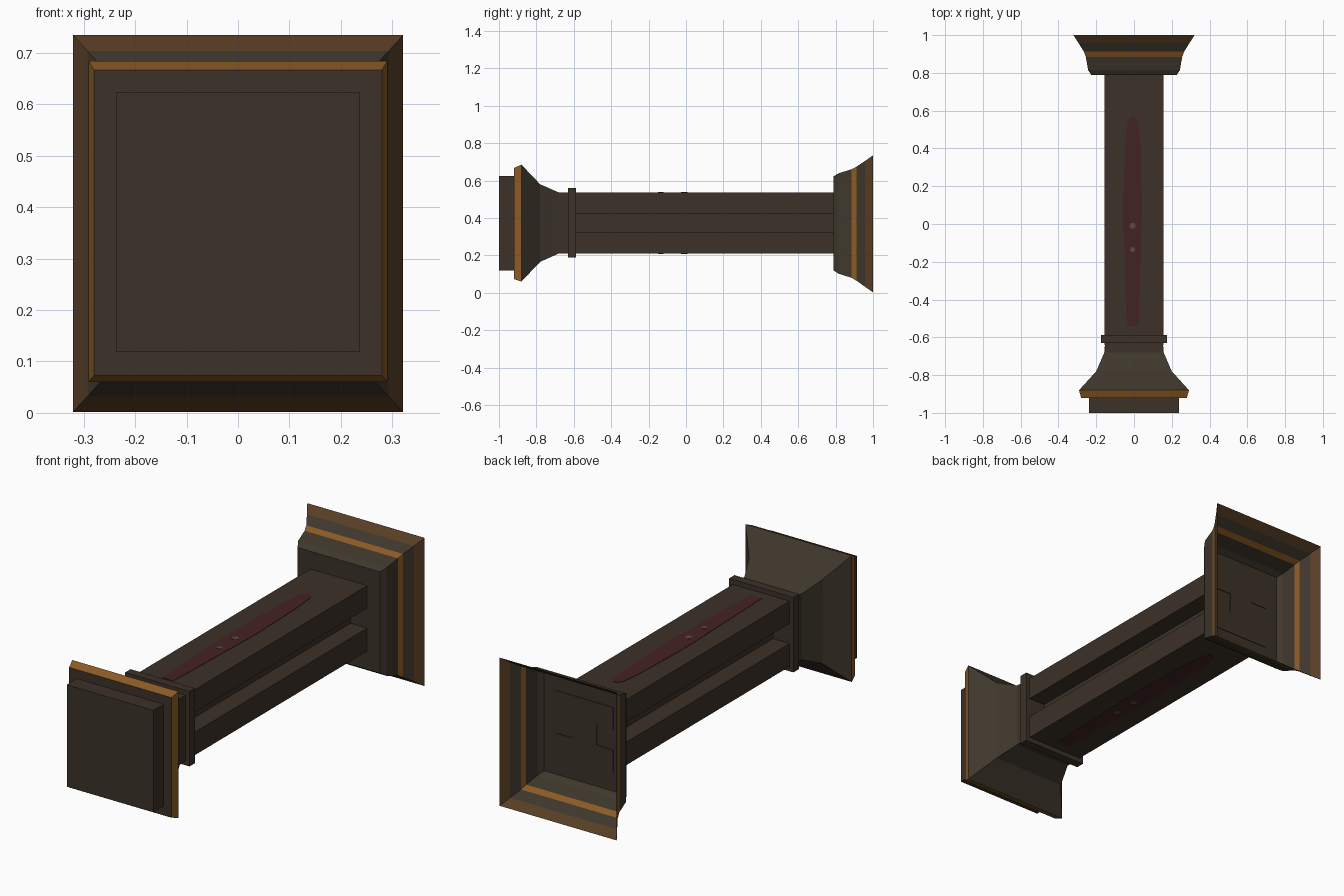
import bpy, bmesh, math

if "Cube" in bpy.data.objects:
    bpy.data.objects.remove(bpy.data.objects["Cube"])


def material(name, rgb):
    m = bpy.data.materials.new(name)
    lin = [((c / 255 + 0.055) / 1.055) ** 2.4 for c in rgb]
    m.diffuse_color = (*lin, 1)
    m.use_nodes = True
    m.node_tree.nodes["Principled BSDF"].inputs["Base Color"].default_value = m.diffuse_color
    return m


DARK = material("dark brown", (60, 50, 40))
OLIVE = material("dark olive brown", (63, 55, 44))
ORANGE = material("bronze orange", (140, 91, 37))
BROWN = material("mid brown", (88, 62, 37))
RED = material("dark red", (68, 34, 34))
SPOT = material("dull tan", (98, 72, 58))


def finish(name, bm, mats):
    me = bpy.data.meshes.new(name)
    bm.to_mesh(me)
    bm.free()
    for m in mats:
        me.materials.append(m)
    ob = bpy.data.objects.new(name, me)
    bpy.context.collection.objects.link(ob)
    return ob


def loft(name, sections, mats, bands, cap_first=True, cap_last=True):
    """Rectangular rings (y, half width, z low, z high) joined along y."""
    bm = bmesh.new()
    rings = [[bm.verts.new(p) for p in
              ((-hx, y, z0), (hx, y, z0), (hx, y, z1), (-hx, y, z1))]
             for y, hx, z0, z1 in sections]
    for k, (a, b) in enumerate(zip(rings, rings[1:])):
        for i in range(4):
            j = (i + 1) % 4
            f = bm.faces.new((a[j], a[i], b[i], b[j]))
            f.normal_update()
            f.material_index = bands[k]
            c = f.calc_center_median()
            if f.normal.x * c.x + f.normal.z * (c.z - 0.37) < 0:
                f.normal_flip()
    if cap_first:
        bm.faces.new(rings[0])
    if cap_last:
        bm.faces.new(rings[-1][::-1])
    return finish(name, bm, mats)


def prism_y(name, outline, y0, y1, mat):
    bm = bmesh.new()
    f = bm.faces.new([bm.verts.new((x, y0, z)) for x, z in outline])
    ext = bmesh.ops.extrude_face_region(bm, geom=[f])
    for v in ext["geom"]:
        if isinstance(v, bmesh.types.BMVert):
            v.co.y = y1
    bmesh.ops.recalc_face_normals(bm, faces=bm.faces)
    return finish(name, bm, [mat])


def plate(name, outline, z0, z1, mat):
    bm = bmesh.new()
    f = bm.faces.new([bm.verts.new((x, y, z0)) for x, y in outline])
    ext = bmesh.ops.extrude_face_region(bm, geom=[f])
    for v in ext["geom"]:
        if isinstance(v, bmesh.types.BMVert):
            v.co.z = z1
    bmesh.ops.recalc_face_normals(bm, faces=bm.faces)
    return finish(name, bm, [mat])


# base block, plinth plate with coloured rim, and tapering neck
loft("base_block", [(-1, 0.237, 0.119, 0.623), (-0.915, 0.237, 0.119, 0.623)],
     [DARK], [0])
loft("base_flare", [(-0.92, 0.28, 0.073, 0.667), (-0.88, 0.291, 0.06, 0.685),
                    (-0.78, 0.2, 0.165, 0.58), (-0.68, 0.157, 0.21, 0.536),
                    (-0.62, 0.153, 0.211, 0.535)],
     [DARK, ORANGE, OLIVE], [1, 2, 2, 0])

# collar round the shaft
loft("collar", [(-0.63, 0.176, 0.188, 0.559), (-0.588, 0.176, 0.188, 0.559)],
     [DARK], [0])

# H-section shaft with a groove down each side
W, N, B, T, G0, G1 = 0.155, 0.065, 0.211, 0.535, 0.325, 0.424
prism_y("shaft", [(-W, B), (W, B), (W, G0), (N, G0), (N, G1), (W, G1),
                  (W, T), (-W, T), (-W, G1), (-N, G1), (-N, G0), (-W, G0)],
        -0.64, 0.791, DARK)

# capital: open, flared shell with coloured bands and a closed floor
loft("capital", [(0.788, 0.225, 0.12, 0.622), (0.815, 0.243, 0.102, 0.638),
                 (0.885, 0.255, 0.08, 0.66), (0.912, 0.265, 0.064, 0.674),
                 (0.957, 0.293, 0.032, 0.704), (1, 0.321, 0.002, 0.735)],
     [DARK, OLIVE, ORANGE, BROWN], [1, 1, 2, 1, 3], cap_last=False)

# long red stripe and two small spots on the top and underside
half = [(0.03, -0.54), (0.036, -0.42), (0.04, -0.25), (0.047, -0.05),
        (0.05, 0.1), (0.046, 0.25), (0.04, 0.42), (0.028, 0.54), (0.012, 0.565)]
stripe = [(x - 0.007, y) for x, y in half] + \
         [(-x - 0.007, y) for x, y in reversed(half)]
for side, z, d in (("top", T, 1), ("bottom", B, -1)):
    plate("stripe_" + side, stripe, z - 0.002 * d, z + 0.002 * d, RED)
    for n, y, r in (("a", -0.01, 0.017), ("b", -0.135, 0.014)):
        dot = [(-0.007 + r * math.cos(t * math.pi / 4),
                y + r * math.sin(t * math.pi / 4)) for t in range(8)]
        plate(f"spot_{side}_{n}", dot, z, z + 0.0035 * d, SPOT)
